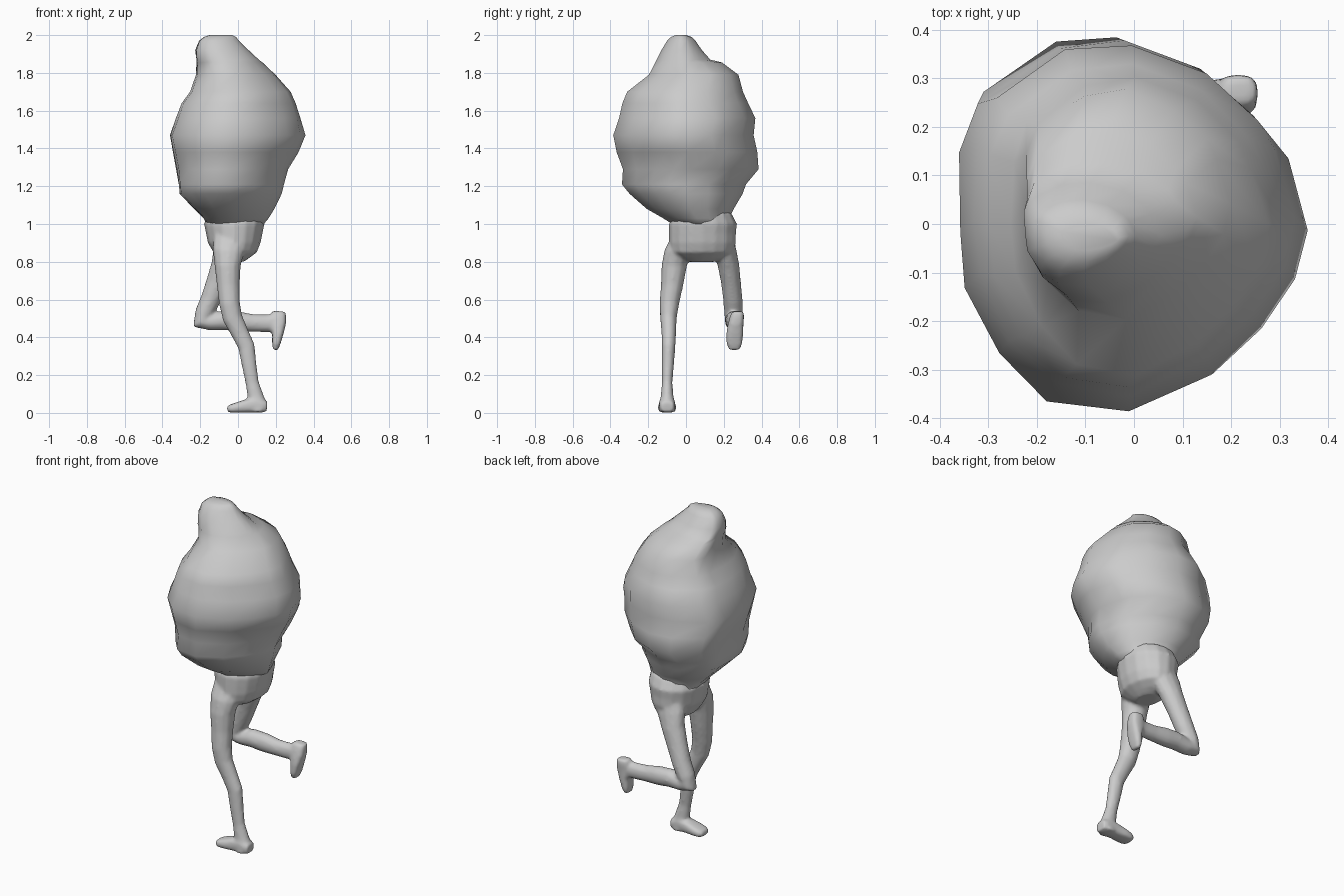
import bpy, bmesh, math, random
from mathutils import Vector

random.seed(4)


def circle(n):
    return [(math.cos(2 * math.pi * i / n), math.sin(2 * math.pi * i / n)) for i in range(n)]


def loft(name, rings, profile, jitter=0.0, flat=False):
    """Rings are (x, y, z, radius across the path in xz, radius in y)."""
    bm = bmesh.new()
    pts = [Vector(r[:3]) for r in rings]
    loops = []
    for i, (p, r) in enumerate(zip(pts, rings)):
        into = (p - pts[i - 1]).normalized() if i else Vector()
        out = (pts[i + 1] - p).normalized() if i < len(pts) - 1 else Vector()
        t = into + out
        t.y = 0
        side = Vector((1, 0, 0)) if flat else Vector((0, 1, 0)).cross(t.normalized())
        loop = []
        for u, v in profile:
            k = 1 + random.uniform(-jitter, jitter)
            loop.append(bm.verts.new(p + side * (u * r[3] * k) + Vector((0, v * r[4] * k, 0))))
        loops.append(loop)
    n = len(profile)
    for a, b in zip(loops, loops[1:]):
        for j in range(n):
            bm.faces.new((a[j], a[(j + 1) % n], b[(j + 1) % n], b[j]))
    bm.faces.new(loops[0])
    bm.faces.new(loops[-1])
    bmesh.ops.recalc_face_normals(bm, faces=bm.faces[:])
    mesh = bpy.data.meshes.new(name)
    bm.to_mesh(mesh)
    bm.free()
    ob = bpy.data.objects.new(name, mesh)
    bpy.context.collection.objects.link(ob)
    return ob


def select(obs):
    bpy.ops.object.select_all(action='DESELECT')
    for ob in obs:
        ob.select_set(True)
    bpy.context.view_layer.objects.active = obs[0]


def from_extents(rows):
    """Rows are (z, x min, x max, y min, y max)."""
    return [((a + b) / 2, (c + d) / 2, z, (b - a) / 2, (d - c) / 2) for z, a, b, c, d in rows]


# Lumpy body, irregular outline stacked upwards
outline = [(1, .01), (.87, .4), (.76, .57), (.44, .84), (-.03, 1), (-.44, .96), (-.88, .7), (-1, .44),
           (-1, 0), (-.97, -.31), (-.78, -.68), (-.5, -.94), (-.03, -1), (.44, -.78), (.72, -.53), (.92, -.26)]
body = loft("lumpy_body", from_extents([
    (0.99, -.16, .13, -.06, .23), (1.03, -.18, .16, -.12, .23), (1.08, -.23, .19, -.21, .25),
    (1.16, -.31, .235, -.30, .30), (1.21, -.315, .24, -.335, .315), (1.29, -.325, .27, -.335, .385),
    (1.38, -.345, .325, -.365, .38), (1.47, -.36, .36, -.388, .355), (1.56, -.325, .335, -.35, .37),
    (1.64, -.295, .305, -.335, .325), (1.70, -.25, .275, -.31, .30), (1.79, -.22, .20, -.195, .275),
    (1.855, -.22, .13, -.165, .19), (1.87, -.222, .11, -.155, .13), (1.92, -.225, .055, -.13, .085),
    (1.97, -.205, .005, -.10, .05), (1.99, -.18, -.01, -.08, .03), (2.0, -.15, -.03, -.055, .0)]),
    outline, jitter=0.015, flat=True)
select([body])
bpy.ops.object.shade_smooth_by_angle(angle=math.radians(60))

# Hips
hips = loft("hips_and_legs", from_extents([
    (1.06, -.16, .13, -.06, .24), (1.0, -.18, .14, -.09, .27), (.95, -.17, .13, -.09, .265),
    (.9, -.16, .12, -.09, .265), (.85, -.13, .10, -.08, .25), (.82, -.11, .06, -.04, .21),
    (.80, -.07, .03, .01, .15)]), circle(16), flat=True)

# Standing leg
standing = loft("standing_leg", [
    (-.04, -.015, .94, .09, .06), (-.05, -.045, .86, .085, .07), (-.055, -.062, .78, .07, .068),
    (-.052, -.073, .68, .061, .06), (-.045, -.088, .58, .056, .053), (-.028, -.093, .5, .053, .044),
    (.012, -.091, .42, .047, .039), (.045, -.092, .35, .045, .036), (.058, -.096, .26, .04, .033),
    (.075, -.1, .16, .036, .028), (.092, -.1, .09, .043, .034), (.105, -.1, .04, .05, .042),
    (.107, -.1, .005, .046, .048)], circle(12))

# Raised leg, bent back at the knee
raised = loft("raised_leg", [
    (-.03, .18, .94, .09, .07), (-.05, .208, .86, .085, .06), (-.075, .225, .78, .068, .058),
    (-.11, .238, .69, .06, .053), (-.145, .248, .6, .054, .052), (-.178, .252, .53, .05, .05),
    (-.19, .252, .487, .058, .047), (-.15, .252, .481, .044, .046), (-.08, .253, .49, .052, .047),
    (0, .255, .484, .054, .045), (.08, .256, .476, .047, .039), (.15, .26, .474, .047, .036),
    (.21, .265, .478, .05, .038)], circle(12))

# Feet, heel to toe: one flat on the ground, one hanging
square = [(math.copysign(abs(c) ** .7, c), math.copysign(abs(s) ** .7, s)) for c, s in circle(12)]
foot = loft("standing_foot", [
    (.154, -.1, .033, .027, .035), (.13, -.1, .036, .036, .042), (.10, -.1, .042, .042, .044),
    (.05, -.1, .037, .037, .045), (0, -.1, .029, .029, .05), (-.035, -.1, .023, .023, .048),
    (-.058, -.1, .02, .016, .033)], square)
raised_foot = loft("raised_foot", [
    (.216, .275, .538, .036, .03), (.214, .27, .51, .042, .038), (.212, .263, .47, .042, .042),
    (.211, .258, .42, .03, .045), (.203, .256, .37, .023, .043), (.198, .256, .333, .014, .03)], square)

# Fuse hips, legs and feet into one smooth skin
select([hips, standing, raised, foot, raised_foot])
bpy.ops.object.join()
fuse = hips.modifiers.new("fuse", 'REMESH')
fuse.mode = 'VOXEL'
fuse.voxel_size = 0.01
soften = hips.modifiers.new("soften", 'SMOOTH')
soften.factor = 0.5
soften.iterations = 4
for m in ("fuse", "soften"):
    bpy.ops.object.modifier_apply(modifier=m)
bpy.ops.object.shade_smooth()
